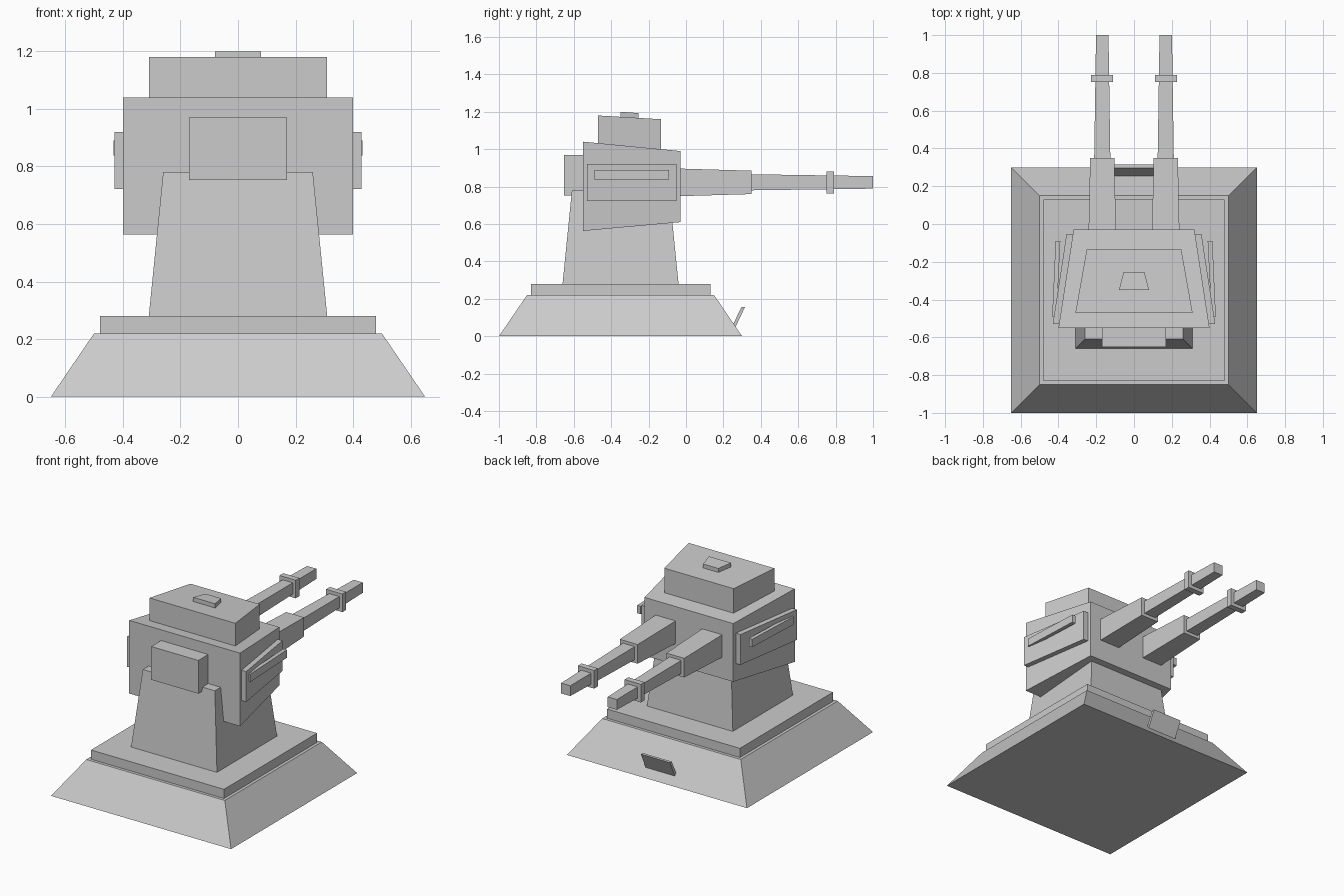
import bpy, bmesh

cube = bpy.data.objects.get("Cube")
if cube:
    bpy.data.objects.remove(cube, do_unlink=True)

grey = bpy.data.materials.new("light_grey")
grey.use_nodes = True
colour = (0.6, 0.6, 0.6, 1)
grey.diffuse_color = colour
grey.node_tree.nodes["Principled BSDF"].inputs["Base Color"].default_value = colour


def loft(name, axis, *sections):
    """Join rectangular sections along y or z.
    Each is (position, x_min, x_max, other_min, other_max)."""
    bm = bmesh.new()
    rings = []
    for p, x0, x1, a, b in sections:
        ring = []
        for x, o in ((x0, a), (x1, a), (x1, b), (x0, b)):
            ring.append(bm.verts.new((x, p, o) if axis == "y" else (x, o, p)))
        rings.append(ring)
    for r, s in zip(rings, rings[1:]):
        for i in range(4):
            j = (i + 1) % 4
            bm.faces.new((r[i], r[j], s[j], s[i]))
    bm.faces.new(rings[0])
    bm.faces.new(rings[-1])
    bmesh.ops.recalc_face_normals(bm, faces=bm.faces)
    mesh = bpy.data.meshes.new(name)
    bm.to_mesh(mesh)
    bm.free()
    mesh.materials.append(grey)
    obj = bpy.data.objects.new(name, mesh)
    bpy.context.collection.objects.link(obj)
    return obj


def pair(name, axis, *sections):
    """Make a left part and its mirrored right twin."""
    loft("left_" + name, axis, *sections)
    loft("right_" + name, axis, *[(p, -x1, -x0, a, b) for p, x0, x1, a, b in sections])


# Base, deck and pedestal
loft("base", "z", (0, -0.65, 0.65, -1, 0.3), (0.22, -0.5, 0.5, -0.85, 0.15))
loft("deck_plate", "z", (0.22, -0.48, 0.48, -0.83, 0.13), (0.28, -0.48, 0.48, -0.83, 0.13))
loft("pedestal", "z", (0.28, -0.31, 0.31, -0.66, -0.04), (0.78, -0.26, 0.26, -0.61, -0.09))

# Tilted flap on the sloping side of the base
loft("base_flap", "z", (0.05, -0.105, 0.105, 0.245, 0.265), (0.157, -0.105, 0.105, 0.297, 0.316))

# Turret head with roof block, hatch and rear box
loft("turret_head", "y", (-0.55, -0.4, 0.4, 0.563, 1.04), (-0.03, -0.32, 0.32, 0.61, 0.99))
loft("roof_block", "y", (-0.47, -0.31, 0.31, 1.0, 1.18), (-0.133, -0.25, 0.25, 0.97, 1.16))
loft("roof_hatch", "y", (-0.35, -0.08, 0.08, 1.16, 1.2), (-0.255, -0.055, 0.055, 1.15, 1.193))
loft("rear_box", "y", (-0.652, -0.17, 0.17, 0.753, 0.97), (-0.5, -0.17, 0.17, 0.753, 0.97))

# Side panels with a raised rail
pair("side_panel", "y", (-0.53, 0.39, 0.43, 0.722, 0.92), (-0.052, 0.315, 0.357, 0.722, 0.92))
pair("side_rail", "y", (-0.49, 0.41, 0.433, 0.838, 0.89), (-0.09, 0.39, 0.415, 0.838, 0.89))

# Twin guns: sleeve, barrel and ring
pair("gun_sleeve", "y", (-0.06, 0.095, 0.241, 0.748, 0.897), (0.35, 0.104, 0.232, 0.76, 0.885))
pair("gun_barrel", "y", (0.33, 0.125, 0.211, 0.78, 0.866), (1.0, 0.135, 0.201, 0.789, 0.856))
pair("barrel_ring", "y", (0.752, 0.11, 0.227, 0.764, 0.882), (0.79, 0.11, 0.227, 0.764, 0.882))
